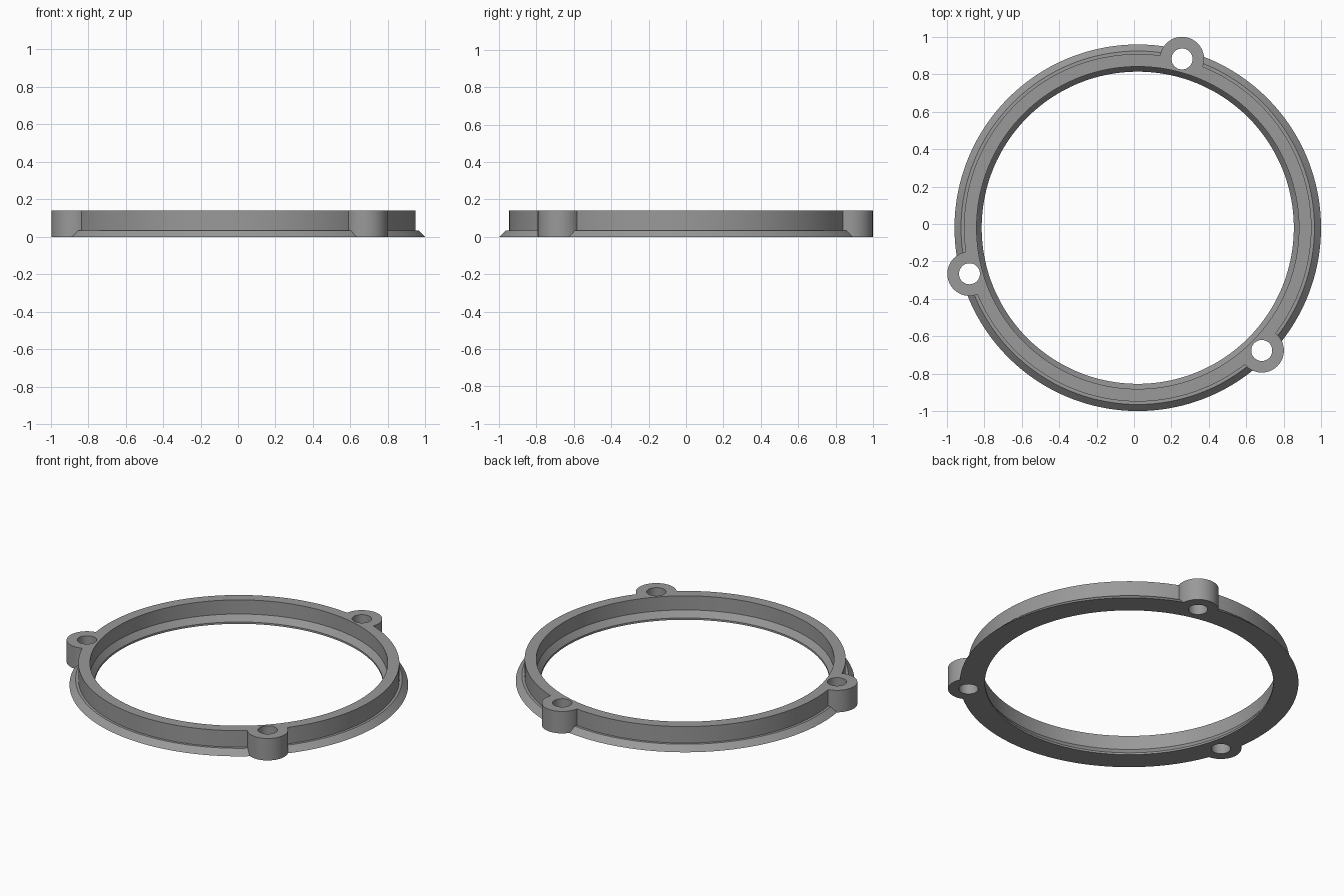
import bpy, bmesh, math

if "Cube" in bpy.data.objects:
    bpy.data.objects.remove(bpy.data.objects["Cube"])

CX, CY, H = 0.02, -0.02, 0.14
SEG = 128

grey = bpy.data.materials.new("mid_grey")
grey.diffuse_color = (0.32, 0.32, 0.32, 1)
grey.use_nodes = True
grey.node_tree.nodes["Principled BSDF"].inputs["Base Color"].default_value = grey.diffuse_color


def lathe(name, profile):
    """Revolve a closed (radius, z) profile around the ring axis."""
    bm = bmesh.new()
    rows = []
    for i in range(SEG):
        a = 2 * math.pi * i / SEG
        rows.append([bm.verts.new((CX + r * math.cos(a), CY + r * math.sin(a), z))
                     for r, z in profile])
    n = len(profile)
    for i in range(SEG):
        p, q = rows[i], rows[(i + 1) % SEG]
        for j in range(n):
            k = (j + 1) % n
            bm.faces.new((p[j], q[j], q[k], p[k]))
    bmesh.ops.recalc_face_normals(bm, faces=bm.faces)
    return finish(name, bm)


def cylinder(name, x, y, r, z0, z1, seg):
    bm = bmesh.new()
    bmesh.ops.create_cone(bm, cap_ends=True, segments=seg, radius1=r, radius2=r, depth=z1 - z0)
    bmesh.ops.translate(bm, verts=bm.verts, vec=(x, y, (z0 + z1) / 2))
    return finish(name, bm)


def finish(name, bm):
    me = bpy.data.meshes.new(name)
    bm.to_mesh(me)
    bm.free()
    me.materials.append(grey)
    ob = bpy.data.objects.new(name, me)
    bpy.context.collection.objects.link(ob)
    return ob


def boolean(target, tool, op):
    """Apply a boolean and remove the tool object."""
    bpy.context.view_layer.objects.active = target
    m = target.modifiers.new(op, 'BOOLEAN')
    m.object, m.operation, m.solver = tool, op, 'EXACT'
    bpy.ops.object.modifier_apply(modifier=m.name)
    bpy.data.objects.remove(tool)


# Ring: flange with chamfered rim below, upright wall above, sloped seat inside
ring = lathe("ring", [(0.833, 0), (0.978, 0), (0.943, 0.035), (0.927, 0.035),
                      (0.927, H), (0.86, H), (0.86, 0.05), (0.833, 0.012)])

# Three screw bosses, trimmed to the inner wall, with through holes
spots = [(CX + 0.931 * math.cos(math.radians(a)), CY + 0.931 * math.sin(math.radians(a)))
         for a in (75.3, 195.3, 315.3)]
for x, y in spots:
    boss = cylinder("boss", x, y, 0.118, 0, H, 64)
    boolean(boss, cylinder("bore", CX, CY, 0.8605, -0.1, 0.3, SEG), 'DIFFERENCE')
    boolean(ring, boss, 'UNION')
for x, y in spots:
    boolean(ring, cylinder("screw_hole", x, y, 0.056, -0.1, 0.3, 48), 'DIFFERENCE')

ring.name = "mounting_ring"
ring.select_set(True)
bpy.context.view_layer.objects.active = ring
bpy.ops.object.shade_smooth_by_angle(angle=math.radians(25))
